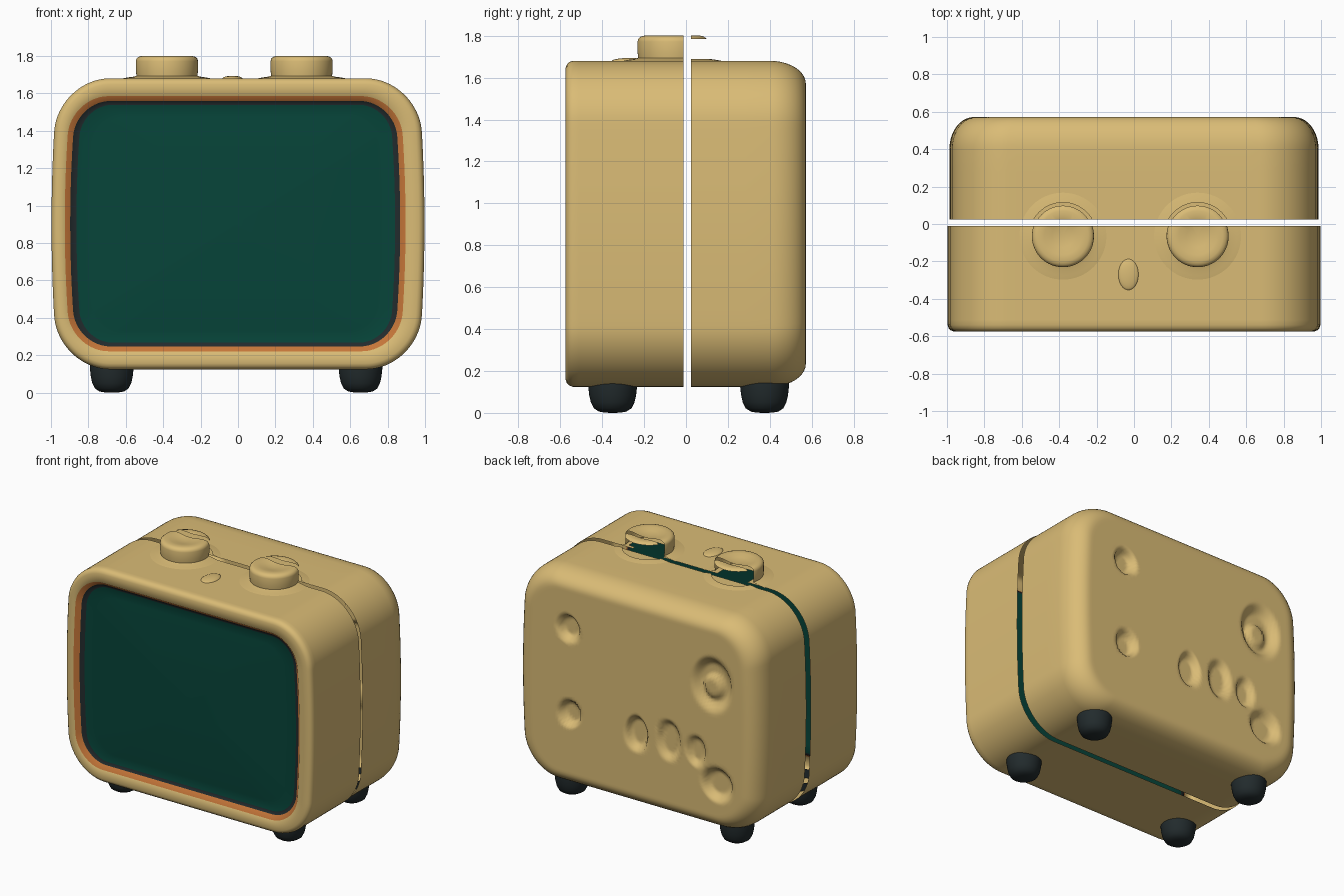
import bpy, bmesh, math

if "Cube" in bpy.data.objects:
    bpy.data.objects.remove(bpy.data.objects["Cube"])

N = 192            # points around each body ring
CZ = 0.9025        # body centre height
A, B, R = 0.997, 0.778, 0.29


def material(name, rgb):
    m = bpy.data.materials.new(name)
    m.diffuse_color = (*rgb, 1)
    m.use_nodes = True
    m.node_tree.nodes["Principled BSDF"].inputs["Base Color"].default_value = m.diffuse_color
    return m


TAN = material("tan_shell", (0.70, 0.50, 0.18))
ORANGE = material("orange_trim", (0.56, 0.18, 0.04))
DARK = material("charcoal", (0.016, 0.024, 0.026))
TEAL = material("teal_screen", (0.002, 0.058, 0.041))


def outline(y, a, b, r, cx=0.0, cz=CZ, bow=0.035):
    """Rounded rectangle ring at depth y, its sides bowed slightly outward."""
    quad = [(a, (b - r) * i / 14) for i in range(14)]
    for i in range(21):
        t = math.pi / 2 * i / 20
        quad.append((a - r + r * math.cos(t), b - r + r * math.sin(t)))
    quad += [((a - r) * (1 - i / 14), b) for i in range(1, 14)]
    pts = quad[:]
    pts += [(0, b)] + [(-x, z) for x, z in reversed(quad[1:])]
    pts += [(-a, 0)] + [(-x, -z) for x, z in quad[1:]]
    pts += [(0, -b)] + [(x, -z) for x, z in reversed(quad[1:])]
    return [(cx + x * (1 - bow * (z / b) ** 2), y, cz + z) for x, z in pts]


def loft(rings, mats, tip=None):
    """Join rings with quads; mats gives the material slot of each band."""
    bm = bmesh.new()
    rows = [[bm.verts.new(p) for p in r] for r in rings]
    n = len(rows[0])
    for k in range(len(rows) - 1):
        r0, r1 = rows[k], rows[k + 1]
        for i in range(n):
            j = (i + 1) % n
            bm.faces.new((r0[i], r0[j], r1[j], r1[i])).material_index = mats[k]
    if tip:
        t = bm.verts.new(tip)
        for i in range(n):
            bm.faces.new((rows[-1][i], rows[-1][(i + 1) % n], t)).material_index = mats[-1]
    bmesh.ops.recalc_face_normals(bm, faces=bm.faces)
    return bm


def lathe(profile, x, y, tip_z, n=64):
    rings = [[(x + r * math.cos(2 * math.pi * i / n), y + r * math.sin(2 * math.pi * i / n), z)
              for i in range(n)] for r, z in profile]
    return loft(rings, [0] * len(rings), (x, y, tip_z))


def finish(bm, name, mats, angle=40):
    me = bpy.data.meshes.new(name)
    bm.to_mesh(me)
    bm.free()
    for m in mats:
        me.materials.append(m)
    me.shade_smooth()
    me.set_sharp_from_angle(angle=math.radians(angle))
    ob = bpy.data.objects.new(name, me)
    bpy.context.collection.objects.link(ob)
    return ob


def cut(bm, y, keep_front):
    """Slice off everything on one side of the plane at depth y."""
    bmesh.ops.bisect_plane(bm, geom=bm.verts[:] + bm.edges[:] + bm.faces[:],
                           plane_co=(0, y, 0), plane_no=(0, 1, 0),
                           clear_outer=keep_front, clear_inner=not keep_front)


KNOBS = [(-0.38, -0.065), (0.34, -0.065)]
FRONT_CUT, BACK_CUT = -0.012, 0.024

# Front shell: open at the back, with rim, trim, bezel and screen
rings, mats = [], []
for k in range(20):
    rings.append(outline(FRONT_CUT - (0.54 + FRONT_CUT) * k / 19, A, B, R))
for y, d in ((-0.557, 0.006), (-0.568, 0.016), (-0.574, 0.032)):
    rings.append(outline(y, A - d, B - d, R - d))
rings.append(outline(-0.572, 0.911, 0.682, 0.21, -0.015, 0.903))
mats += [0] * (len(rings) - 1)
rings.append(outline(-0.543, 0.882, 0.656, 0.19, -0.015, 0.903))
mats.append(1)
rings.append(outline(-0.533, 0.852, 0.636, 0.17, -0.012, 0.903))
mats.append(2)
for k in range(1, 10):
    s = 1 - k / 10
    rings.append(outline(-0.533 - 0.02 * (1 - s * s), 0.852 * s, 0.636 * s, 0.17 * s, -0.012, 0.903))
    mats.append(3)
bm = loft(rings, mats, (-0.012, -0.553, 0.903))
hidden = []
for f in bm.faces:
    c = f.calc_center_median()
    if c.z > 1.6 and any(math.hypot(c.x - x, c.y - y) < 0.127 for x, y in KNOBS):
        hidden.append(f)
bmesh.ops.delete(bm, geom=hidden, context='FACES')   # openings below the knobs
finish(bm, "front_shell", [TAN, ORANGE, DARK, TEAL], 50)

# Back shell: open at the front, soft edges, dented rear panel
A2 = 0.987
rings = [outline(y, A2, B, R) for y in (BACK_CUT, 0.15, 0.28)]
for k in range(11):
    t = math.pi / 2 * k / 10
    d = 1 - math.cos(t)
    rings.append(outline(0.40 + 0.172 * math.sin(t), A2 - 0.13 * d, B - 0.11 * d, R - 0.08 * d))
for k in range(1, 45):
    s = 1 - k / 45
    rings.append(outline(0.572, (A2 - 0.13) * s, (B - 0.11) * s, (R - 0.08) * s))
bm = loft(rings, [0] * len(rings), (0, 0.572, CZ))
DENTS = [  # x, z, half width, half height, depth
    (0.55, 1.29, 0.095, 0.105, 0.05), (0.54, 0.67, 0.095, 0.105, 0.05),
    (0.00, 0.67, 0.095, 0.14, 0.045), (-0.26, 0.69, 0.10, 0.16, 0.035),
    (-0.48, 0.67, 0.08, 0.12, 0.035), (-0.65, 0.47, 0.13, 0.13, 0.05),
    (-0.61, 1.19, 0.17, 0.21, 0.05), (-0.60, 1.16, 0.09, 0.10, -0.03)]
for v in bm.verts:
    if v.co.y > 0.5:
        for x, z, rx, rz, depth in DENTS:
            d = math.hypot((v.co.x - x) / rx, (v.co.z - z) / rz)
            if d < 1:
                t = min(1, (1 - d) * 2.5)
                v.co.y -= depth * t * t * (3 - 2 * t)
finish(bm, "back_shell", [TAN], 60)

# Knobs: sliced by the gap; behind it only the lid sliver and base swell remain
PROFILE = [(0.25, 1.677), (0.21, 1.685), (0.18, 1.689), (0.163, 1.694), (0.166, 1.72), (0.166, 1.772),
           (0.163, 1.785), (0.152, 1.795), (0.135, 1.80), (0.10, 1.798), (0.06, 1.788)]
for side, (kx, ky) in zip(("left", "right"), KNOBS):
    bm = lathe(PROFILE, kx, ky, 1.78)
    cut(bm, FRONT_CUT, True)
    finish(bm, side + "_knob", [TAN], 50)
    bm = lathe(PROFILE, kx, ky, 1.78)
    cut(bm, BACK_CUT, False)
    wall = [f for f in bm.faces if 1.691 < f.calc_center_median().z < 1.782
            and math.hypot(f.calc_center_median().x - kx, f.calc_center_median().y - ky) > 0.155]
    bmesh.ops.delete(bm, geom=wall, context='FACES')
    finish(bm, side + "_knob_lid", [TAN], 50)

# Small bump on top between the knobs
bm = bmesh.new()
bmesh.ops.create_uvsphere(bm, u_segments=24, v_segments=12, radius=1)
for v in bm.verts:
    v.co = (-0.03 + 0.055 * v.co.x, -0.27 + 0.085 * v.co.y, 1.678 + 0.016 * v.co.z)
finish(bm, "top_bump", [TAN])

# Feet: rounded tapered stubs
FOOT = [(0.116, 0.19), (0.117, 0.13), (0.112, 0.085), (0.104, 0.05),
        (0.09, 0.022), (0.065, 0.006), (0.035, 0.001)]
for side, x in (("left", -0.675), ("right", 0.655)):
    for end, y in (("front", -0.35), ("back", 0.375)):
        finish(lathe(FOOT, x, y, 0.0, 40), end + "_" + side + "_foot", [DARK], 60)
